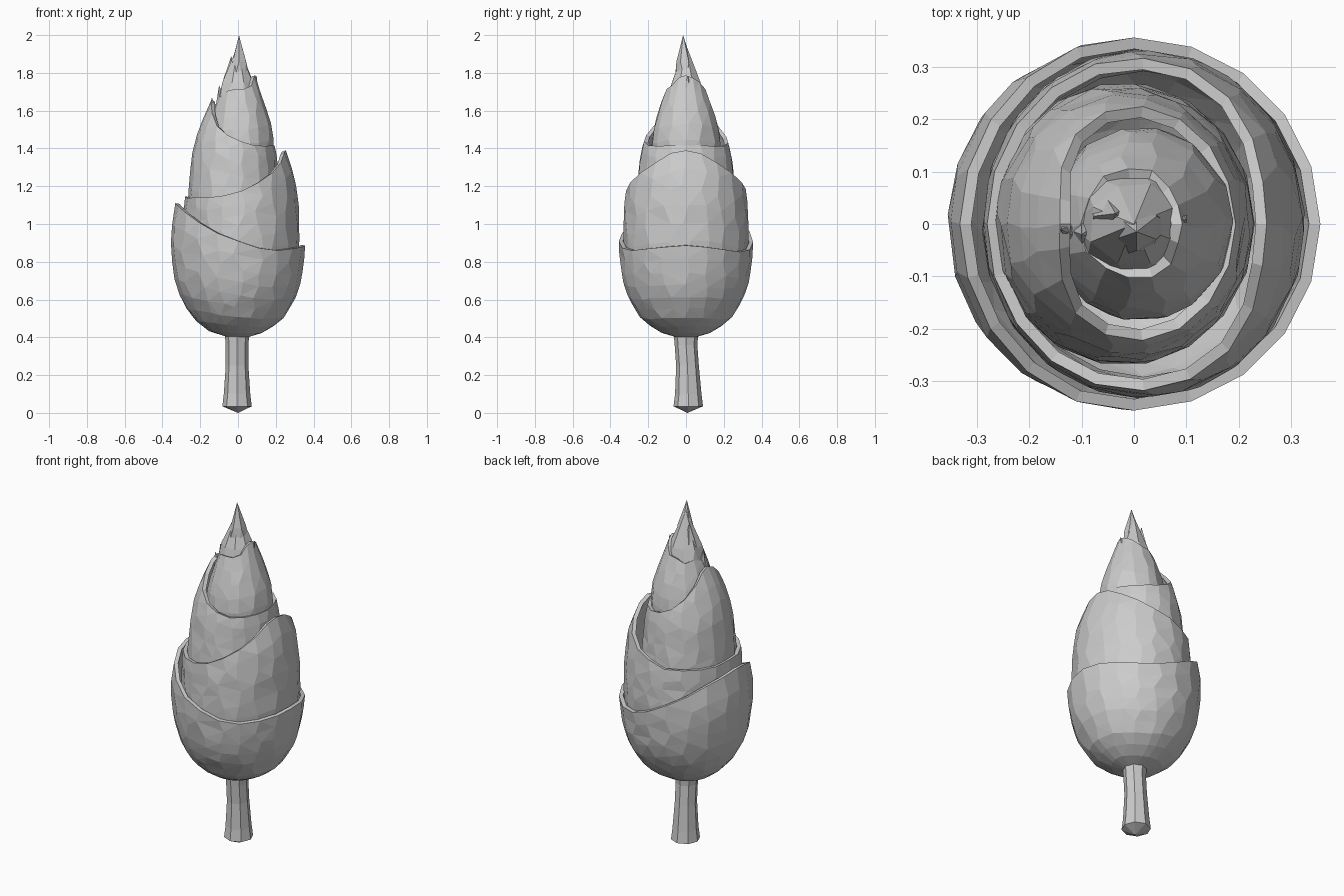
import bpy, bmesh, math, random
from mathutils import Vector

random.seed(4)
cube = bpy.data.objects.get("Cube")
if cube:
    bpy.data.objects.remove(cube)

# One plain grey for the whole plant
grey = bpy.data.materials.new("plain grey")
grey.use_nodes = True
colour = (0.6, 0.6, 0.6, 1)
grey.diffuse_color = colour
grey.node_tree.nodes["Principled BSDF"].inputs["Base Color"].default_value = colour


def finish(name, bm):
    bmesh.ops.triangulate(bm, faces=bm.faces)
    bmesh.ops.recalc_face_normals(bm, faces=bm.faces)
    mesh = bpy.data.meshes.new(name)
    bm.to_mesh(mesh)
    bm.free()
    mesh.materials.append(grey)
    obj = bpy.data.objects.new(name, mesh)
    bpy.context.collection.objects.link(obj)
    return obj


def radius_at(profile, z):
    for (z0, r0), (z1, r1) in zip(profile, profile[1:]):
        if z <= z1:
            return r0 + (r1 - r0) * max(0, z - z0) / (z1 - z0)
    return profile[-1][1]


def skin(bm, rings):
    for low, high in zip(rings, rings[1:]):
        for i in range(len(low)):
            j = (i + 1) % len(low)
            bm.faces.new((low[i], low[j], high[j], high[i]))


def sheath(name, profile, low, peak, side, power, centre, rows=7, segs=20,
           back_rise=0.0, ragged=0.006, stretch=1.0, bunch=1.0):
    """Lathed leaf sheath whose rim sweeps up to a point on one side."""
    bm = bmesh.new()
    base = profile[0][0]
    rims = []
    for i in range(segs):
        c = side * math.cos(math.tau * i / segs)
        rim = low + (peak - low) * ((1 + c) / 2) ** power
        rim += back_rise * max(0, -c) ** 3
        rims.append(rim + random.uniform(-ragged, ragged))
    rings = []
    for k in range(rows + 1):
        t = (k / rows) ** bunch
        ring = []
        for i in range(segs):
            inside = 0 < k < rows
            wob = random.uniform(-0.25, 0.25) if inside else 0
            a = math.tau * (i + wob) / segs
            z = base + (rims[i] - base) * t
            if inside:
                z += random.uniform(-0.012, 0.012) * t
            r = radius_at(profile, z)
            ring.append(bm.verts.new((centre + r * math.cos(a),
                                      stretch * r * math.sin(a), z)))
        rings.append(ring)
    skin(bm, rings)
    lip = finish(name, bm).modifiers.new("lip", "SOLIDIFY")
    lip.thickness = 0.022
    lip.offset = -1


def spike(name, foot, tip, width, sides=5):
    """Faceted leaf point between two positions."""
    bm = bmesh.new()
    foot, tip = Vector(foot), Vector(tip)
    rings = []
    for t, w in ((0, 1), (0.5, 0.62)):
        mid = foot.lerp(tip, t)
        rings.append([bm.verts.new(mid + Vector((math.cos(a), math.sin(a), 0))
                                   * width * w * random.uniform(0.85, 1.12))
                      for a in (math.tau * (i + t) / sides for i in range(sides))])
    skin(bm, rings)
    top = bm.verts.new(tip)
    for i in range(sides):
        bm.faces.new((rings[1][i], rings[1][(i + 1) % sides], top))
    bm.faces.new(rings[0][::-1])
    finish(name, bm)


# Stem with a flared, shallowly pointed foot
bm = bmesh.new()
rings = []
for z, r, y in ((0.035, 0.078, 0.012), (0.1, 0.07, 0.012), (0.25, 0.06, 0.008),
                (0.36, 0.06, 0), (0.43, 0.066, 0)):
    rings.append([bm.verts.new((r * math.cos(a) - 0.005, r * math.sin(a) + y, z))
                  for a in (math.tau * i / 8 for i in range(8))])
skin(bm, rings)
point = bm.verts.new((0, 0.008, 0))
for i in range(8):
    bm.faces.new((rings[0][(i + 1) % 8], rings[0][i], point))
bm.faces.new(rings[-1])
finish("stem", bm)

# Nested sheaths, their points alternating from side to side
sheath("outer_sheath",
       [(0.4, 0.05), (0.43, 0.15), (0.5, 0.24), (0.6, 0.302), (0.7, 0.336),
        (0.85, 0.355), (0.95, 0.356), (1.1, 0.332)],
       0.83, 1.11, -1, 1.9, 0, rows=9, back_rise=0.06, bunch=1.4)
sheath("second_sheath",
       [(0.72, 0.29), (0.9, 0.308), (1.1, 0.304), (1.25, 0.284), (1.385, 0.235)],
       1.14, 1.385, 1, 2.6, 0.018, stretch=1.08)
sheath("third_sheath",
       [(1, 0.25), (1.15, 0.245), (1.36, 0.226), (1.44, 0.208), (1.52, 0.182),
        (1.67, 0.115)],
       1.415, 1.66, -1, 3, -0.02, segs=18, stretch=1.08)
sheath("fourth_sheath",
       [(1.28, 0.175), (1.44, 0.178), (1.53, 0.164), (1.65, 0.125), (1.77, 0.08)],
       1.69, 1.775, 1, 2, 0.012, rows=6, segs=14, ragged=0.015, stretch=1.04)

# Growing tip and ragged leaf points around it
spike("tip_core", (0, 0, 1.55), (0, 0, 1.95), 0.14, 8)
spike("tip_point", (0.005, 0, 1.72), (0.005, -0.015, 2), 0.066, 6)
spike("left_tip_leaf", (0.06, 0, 1.62), (0.1, 0.01, 1.785), 0.045)
spike("right_tip_leaf", (-0.045, 0.01, 1.65), (-0.035, 0.02, 1.89), 0.055)
spike("right_low_leaf", (-0.08, -0.01, 1.56), (-0.1, -0.02, 1.735), 0.045)
spike("right_outer_leaf", (-0.1, -0.02, 1.52), (-0.14, -0.01, 1.67), 0.04)
